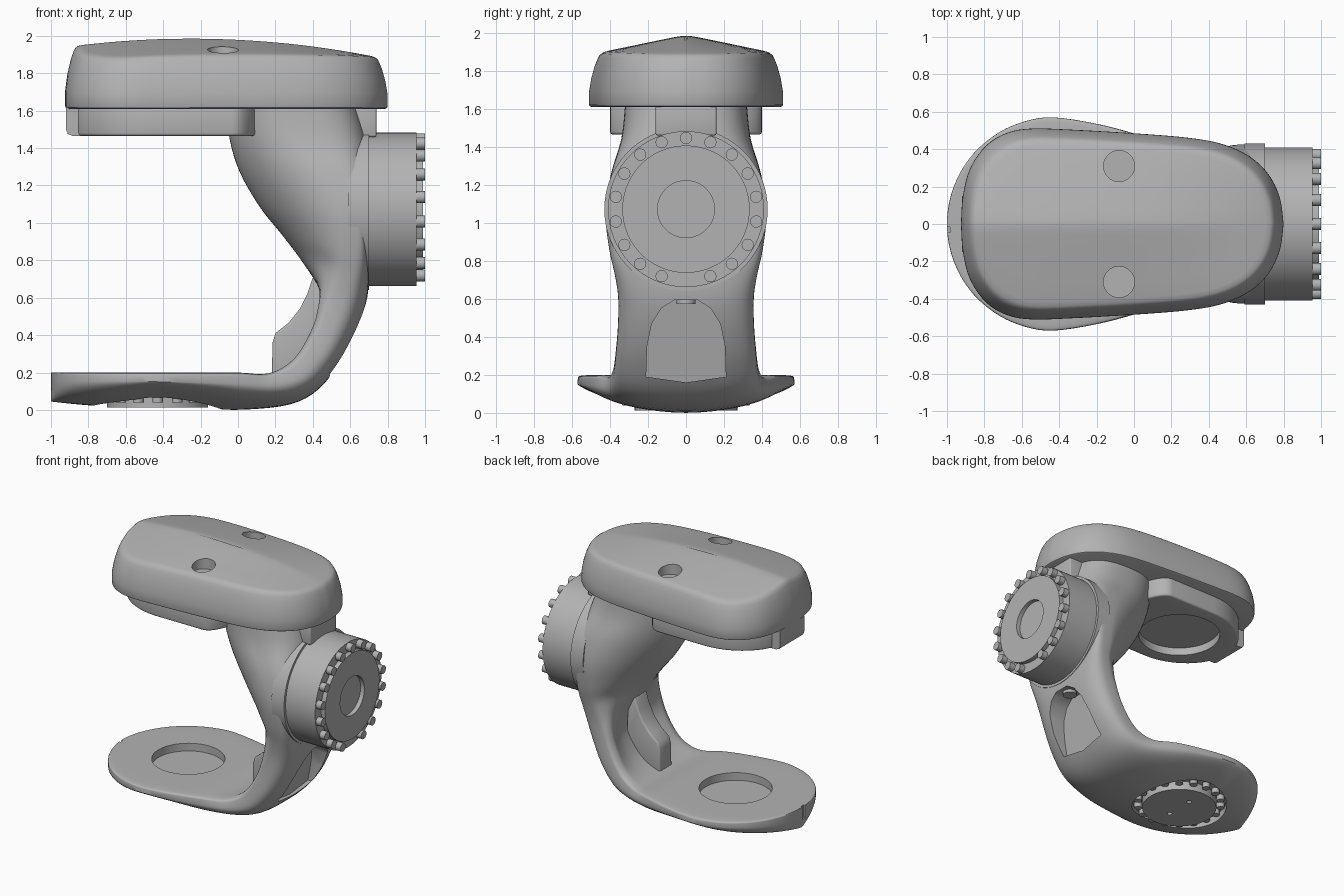
import bpy, bmesh, math
from mathutils import Vector, Matrix

if "Cube" in bpy.data.objects:
    bpy.data.objects.remove(bpy.data.objects["Cube"])

grey = bpy.data.materials.new("light grey")
grey.use_nodes = True
grey.diffuse_color = (0.45, 0.45, 0.45, 1)
grey.node_tree.nodes["Principled BSDF"].inputs["Base Color"].default_value = (0.45, 0.45, 0.45, 1)


def make(name, bm):
    """Turn a bmesh into a grey object."""
    bmesh.ops.recalc_face_normals(bm, faces=bm.faces)
    me = bpy.data.meshes.new(name)
    bm.to_mesh(me)
    bm.free()
    me.materials.append(grey)
    ob = bpy.data.objects.new(name, me)
    bpy.context.collection.objects.link(ob)
    return ob


def select(ob):
    bpy.ops.object.select_all(action='DESELECT')
    ob.select_set(True)
    bpy.context.view_layer.objects.active = ob


def smooth(ob, angle=35):
    select(ob)
    bpy.ops.object.shade_smooth_by_angle(angle=math.radians(angle))


def bevel(ob, width, segments=3):
    mod = ob.modifiers.new("bevel", 'BEVEL')
    mod.width, mod.segments = width, segments
    mod.limit_method, mod.angle_limit = 'ANGLE', math.radians(50)
    select(ob)
    bpy.ops.object.modifier_apply(modifier=mod.name)


def cut(ob, *cutters):
    for c in cutters:
        c.hide_render = True
        mod = ob.modifiers.new("cut", 'BOOLEAN')
        mod.operation, mod.solver, mod.object = 'DIFFERENCE', 'EXACT', c
        select(ob)
        bpy.ops.object.modifier_apply(modifier=mod.name)
        bpy.data.objects.remove(c)


def cylinders(name, items, axis='z', sides=48):
    """items: (start point, radius, length) along +axis."""
    bm = bmesh.new()
    rot = Matrix.Rotation(math.pi / 2, 4, 'Y') if axis == 'x' else Matrix()
    for p, r, h in items:
        mat = Matrix.Translation(p) @ rot @ Matrix.Translation((0, 0, h / 2))
        bmesh.ops.create_cone(bm, cap_ends=True, segments=sides, radius1=r,
                              radius2=r, depth=h, matrix=mat)
    return make(name, bm)


def loft(name, rings):
    bm = bmesh.new()
    vs = [[bm.verts.new(p) for p in ring] for ring in rings]
    n = len(vs[0])
    for a, b in zip(vs, vs[1:]):
        for i in range(n):
            j = (i + 1) % n
            bm.faces.new((a[i], a[j], b[j], b[i]))
    bm.faces.new(vs[0])
    bm.faces.new(vs[-1])
    return make(name, bm)


def prism(name, pts, vec):
    v = Vector(vec)
    return loft(name, [[Vector(p) for p in pts], [Vector(p) + v for p in pts]])


def catmull(pts, steps):
    """Smooth curve through tuples of any length."""
    out = []
    for i in range(len(pts) - 1):
        a, b, c, d = (pts[max(i - 1, 0)], pts[i], pts[i + 1], pts[min(i + 2, len(pts) - 1)])
        for s in range(steps):
            t = s / steps
            out.append(tuple(0.5 * (2 * q + (r - p) * t + (2 * p - 5 * q + 4 * r - w) * t * t
                                    + (3 * q - p - 3 * r + w) * t ** 3)
                             for p, q, r, w in zip(a, b, c, d)))
    return out + [pts[-1]]


# Arm and base plate: one loft from the neck down to the foot.
# inner x,z / outer x,z / half width / inner and outer roundness / split / channel depth
stations = [
    (-0.06, 1.63, 0.64, 1.63, 0.32, 2.2, 2.8, 0.5, 0),
    (-0.045, 1.45, 0.69, 1.44, 0.34, 2.0, 3.2, 0.52, 0),
    (0.01, 1.27, 0.70, 1.25, 0.395, 1.8, 5, 0.68, 0),
    (0.12, 1.08, 0.70, 1.05, 0.424, 1.65, 7, 0.75, 0),
    (0.24, 0.93, 0.70, 0.85, 0.405, 1.6, 6, 0.7, 0),
    (0.345, 0.79, 0.70, 0.70, 0.375, 1.7, 4, 0.6, 0),
    (0.405, 0.64, 0.685, 0.57, 0.357, 2.8, 3.2, 0.45, 0.04),
    (0.405, 0.49, 0.635, 0.42, 0.358, 5, 3, 0.35, 0.075),
    (0.34, 0.34, 0.55, 0.26, 0.37, 6, 3, 0.35, 0.06),
    (0.26, 0.245, 0.43, 0.11, 0.385, 7, 2.8, 0.35, 0.03),
    (0.15, 0.195, 0.28, 0.03, 0.415, 9, 2.3, 0.3, 0.01),
    (0.0, 0.20, 0.04, 0.002, 0.48, 12, 1.9, 0.3, 0)]
AX = -0.43                       # vertical axis of the foot
stations.append((-0.2, 0.2, -0.19, 0.005, 0.535, 12, 1.55, 0.28, 0))
for deg in (0, 15, 30, 45, 58, 70, 80, 86):
    a = math.radians(deg)
    x = AX - 0.57 * math.sin(a)
    low = 0.01 + 0.035 * math.sin(a) ** 2
    stations.append((x, 0.2, x, low, 0.57 * math.cos(a), 12, 1.35 + deg / 70, 0.26, 0))


def section(st, n=64):
    ix, iz, ox, oz, hw, n_in, n_out, d, ch = st
    inner, outer = Vector((ix, 0, iz)), Vector((ox, 0, oz))
    thick = max((outer - inner).length, 1e-4)
    ring = []
    for k in range(n):
        a = 2 * math.pi * k / n
        c, s = math.cos(a), math.sin(a)
        e = 2 / (n_in if c > 0 else n_out)
        y = math.copysign(abs(s) ** e, s)
        t = d - d * abs(c) ** e if c > 0 else d + (1 - d) * abs(c) ** e
        if c > 0:
            t += ch / thick * max(0, 1 - (y / 0.85) ** 2)
        p = inner.lerp(outer, t)
        ring.append((p.x, y * hw, p.z))
    return ring


arm = loft("arm_and_base", [section(s) for s in catmull(stations, 4)])

# Arched recess on the back of the arm, foot pockets and end slot
half_arch = [(0.21, 0.19), (0.205, 0.35), (0.18, 0.47), (0.13, 0.55), (0.06, 0.595)]
arch = [(0, 0.16)] + half_arch + [(-y, z) for y, z in reversed(half_arch)]
cut(arm,
    prism("arch_cutter", [(0.45 + 0.2 * (z - 0.15), y, z) for y, z in arch], (0.5, 0, 0)),
    cylinders("top_cutter", [((AX, 0, 0.14), 0.26, 0.2)], sides=64),
    cylinders("bottom_cutter", [((AX, 0, -0.1), 0.345, 0.18)], sides=64),
    prism("slot_cutter", [(-1.1, -0.045, 0.1), (-1.1, -0.015, 0.1),
                          (-0.985, -0.015, 0.1), (-0.985, -0.045, 0.1)], (0, 0, 0.2)))
smooth(arm)

# Raised rib inside the curve of the arm
rib = prism("inner_rib", [(x, -0.085, z) for x, z in (
    (0.18, 0.15), (0.185, 0.36), (0.2, 0.41), (0.27, 0.465), (0.33, 0.54), (0.37, 0.62), (0.40, 0.71),
    (0.46, 0.71), (0.47, 0.4), (0.42, 0.24), (0.3, 0.15))], (0, 0.15, 0))
bevel(rib, 0.012)
smooth(rib)
smooth(cylinders("recess_screw", [((0.61, 0, 0.572), 0.05, 0.08)], sides=24))

# Foot motor: disc with a ring of bolts
foot = cylinders("foot_motor_disc", [((AX, 0, 0.012), 0.27, 0.1)], sides=64)
cut(foot, cylinders("pin_holes", [((AX, s * 0.11, -0.02), 0.018, 0.06) for s in (-1, 1)], sides=16))
smooth(foot)
ring = [2 * math.pi * k / 18 for k in range(18)]
smooth(cylinders("foot_motor_bolts", [((AX + 0.305 * math.sin(a), 0.305 * math.cos(a), 0.04), 0.028, 0.06)
                                      for a in ring], sides=16))

# Side motor: housing collar, drum, face disc and bolts
HZ = 1.072
smooth(cylinders("motor_housing", [((0.59, 0, HZ), 0.43, 0.11)], 'x', 96))
smooth(cylinders("motor_drum", [((0.65, 0, HZ), 0.41, 0.305)], 'x', 96))
face = cylinders("motor_face", [((0.94, 0, HZ), 0.335, 0.05)], 'x', 96)
cut(face, cylinders("face_cutter", [((0.957, 0, HZ), 0.15, 0.2)], 'x', 64))
smooth(face)
smooth(cylinders("motor_bolts", [((0.95, 0.375 * math.sin(a), HZ + 0.375 * math.cos(a)), 0.032, 0.05)
                                 for k, a in enumerate(ring) if k != 9], 'x', 20))
bracket = prism("neck_bracket", [(0.5, -0.16, 1.46), (0.74, -0.16, 1.46),
                                 (0.74, 0.16, 1.46), (0.5, 0.16, 1.46)], (0, 0, 0.16))
bevel(bracket, 0.01)
smooth(bracket)

# Head cap: domed shell with a soft ridge that flattens towards the motor end
half = catmull([(-0.925, 0), (-0.915, 0.15), (-0.875, 0.3), (-0.79, 0.42), (-0.68, 0.487),
                (-0.55, 0.51), (-0.35, 0.505), (0, 0.485), (0.3, 0.46), (0.48, 0.425),
                (0.62, 0.36), (0.72, 0.265), (0.78, 0.14), (0.80, 0)], 4)
outline = half + [(x, -y) for x, y in reversed(half[1:-1])]


def cap_ring(inset, f):
    ring = []
    for x, y in outline:
        x = -0.0625 + (x + 0.0625) * (1 - inset / 0.8625)
        y *= 1 - inset / 0.51
        slope = 0.21 - 0.19 * max(0, (x + 0.3) / 1.05) ** 2
        top = 1.985 - 0.1 * (x + 0.25) ** 2 - slope * (math.hypot(y, 0.03) - 0.03)
        ring.append((x, y, 1.61 + f * (top - 1.61)))
    return ring


cap = loft("head_cap", [cap_ring(*r) for r in (
    (0.012, 0), (0.003, 0.02), (0, 0.05), (0.001, 0.3), (0.012, 0.55), (0.03, 0.78),
    (0.044, 0.9), (0.055, 0.965), (0.07, 0.993), (0.095, 1), (0.2, 1), (0.3, 1), (0.4, 1), (0.45, 1),
    (0.48, 1), (0.5, 1))])
cut(cap, cylinders("cap_hole_cutters", [((-0.08, s * 0.31, 1.86), 0.083, 0.3) for s in (-1, 1)]))
smooth(cap)

# Socket under the cap with a round recess and an end tab
turn = [math.pi * k / 24 for k in range(25)]
left = [(AX - 0.455 * math.sin(a), 0.40 * math.cos(a)) for a in turn]
right = [(-0.03 + 0.16 * math.sin(a), -0.40 * math.cos(a)) for a in turn]
socket = prism("head_socket", [(x, y, 1.465) for x, y in left + right], (0, 0, 0.155))
bevel(socket, 0.015)
cut(socket, cylinders("socket_cutter", [((AX, 0, 1.3), 0.295, 0.225)], sides=64))
smooth(socket)
tab = prism("socket_tab", [(x, -0.15, z) for x, z in (
    (-0.76, 1.62), (-0.92, 1.62), (-0.92, 1.5), (-0.91, 1.475), (-0.885, 1.465), (-0.76, 1.465))], (0, 0.3, 0))
smooth(tab)
